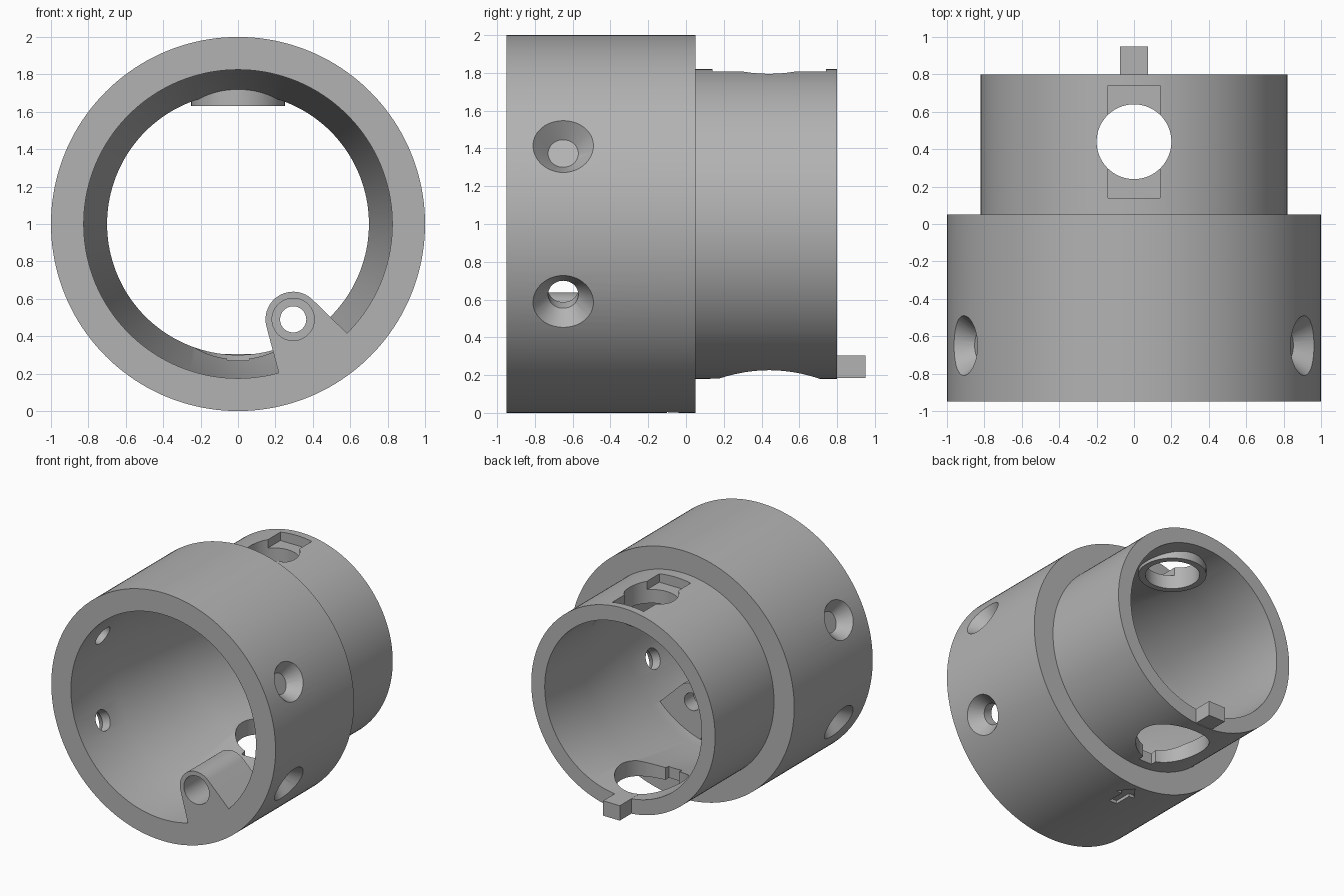
import bpy, bmesh, math
from mathutils import Matrix, Vector

if "Cube" in bpy.data.objects:
    bpy.data.objects.remove(bpy.data.objects["Cube"])

grey = bpy.data.materials.new("plain grey")
grey.use_nodes = True
grey.diffuse_color = (0.45, 0.45, 0.45, 1)
grey.node_tree.nodes["Principled BSDF"].inputs["Base Color"].default_value = (0.45, 0.45, 0.45, 1)

AXIS_Z = 1.0
PORT_Y = 0.44


def finish(name, bm):
    bmesh.ops.recalc_face_normals(bm, faces=bm.faces)
    mesh = bpy.data.meshes.new(name)
    bm.to_mesh(mesh)
    bm.free()
    mesh.materials.append(grey)
    obj = bpy.data.objects.new(name, mesh)
    bpy.context.collection.objects.link(obj)
    return obj


def lathe(name, profile, segments=160):
    """Spin a closed (radius, y) outline about the sleeve's axis."""
    bm = bmesh.new()
    rings = []
    for i in range(segments):
        a = math.tau * i / segments
        rings.append([bm.verts.new((r * math.cos(a), y, AXIS_Z + r * math.sin(a))) for r, y in profile])
    n = len(profile)
    for i in range(segments):
        p, q = rings[i], rings[(i + 1) % segments]
        for j in range(n):
            k = (j + 1) % n
            bm.faces.new((p[j], p[k], q[k], q[j]))
    return finish(name, bm)


def rod(name, start, end, r1, r2=None, segments=64):
    """Cylinder or cone between two points."""
    start, end = Vector(start), Vector(end)
    axis = end - start
    turn = axis.to_track_quat('Z', 'Y').to_matrix().to_4x4()
    bm = bmesh.new()
    bmesh.ops.create_cone(bm, cap_ends=True, segments=segments, radius1=r1,
                          radius2=r1 if r2 is None else r2, depth=axis.length,
                          matrix=Matrix.Translation((start + end) / 2) @ turn)
    return finish(name, bm)


def prism(name, outline, push):
    """Extrude a flat outline of 3D points along a vector."""
    bm = bmesh.new()
    face = bm.faces.new([bm.verts.new(p) for p in outline])
    moved = bmesh.ops.extrude_face_region(bm, geom=[face])["geom"]
    bmesh.ops.translate(bm, vec=push, verts=[v for v in moved if isinstance(v, bmesh.types.BMVert)])
    return finish(name, bm)


def box(name, x, y, z):
    outline = [(x[0], y[0], z[0]), (x[1], y[0], z[0]), (x[1], y[1], z[0]), (x[0], y[1], z[0])]
    return prism(name, outline, (0, 0, z[1] - z[0]))


def combine(body, other, operation):
    mod = body.modifiers.new(other.name, 'BOOLEAN')
    mod.operation, mod.solver, mod.object = operation, 'EXACT', other
    bpy.context.view_layer.objects.active = body
    bpy.ops.object.modifier_apply(modifier=mod.name)
    bpy.data.objects.remove(other)


# Stepped sleeve with a tapered bore
sleeve = lathe("stepped_sleeve", [
    (1.0, -0.95), (1.0, 0.05), (0.82, 0.05), (0.82, 0.8),
    (0.7, 0.8), (0.7, 0.3), (0.825, -0.4), (0.825, -0.95)])

# Screw lug inside the front rim
lug_x, lug_z, lug_r = 0.295, 0.49, 0.148
outline = []
for i in range(25):
    a = math.radians(45 + 149.5 * i / 24)
    outline.append((lug_x + lug_r * math.cos(a), -0.95, lug_z + lug_r * math.sin(a)))
outline += [(0.24, -0.95, 0.12), (0.65, -0.95, 0.35)]
combine(sleeve, prism("screw_lug", outline, (0, 0.45, 0)), 'UNION')

# Flat pad under the top port, and the rear key tab
combine(sleeve, rod("port_pad", (0, PORT_Y, 1.63), (0, PORT_Y, 1.72), 0.25), 'UNION')
combine(sleeve, box("key_tab", (-0.075, 0.075), (0.72, 0.95), (0.185, 0.305)), 'UNION')

# Lug bore and counterbore
combine(sleeve, rod("lug_bore", (lug_x, -1.1, lug_z), (lug_x, -0.3, lug_z), 0.07), 'DIFFERENCE')
combine(sleeve, rod("lug_counterbore", (lug_x, -1.1, lug_z), (lug_x, -0.62, lug_z), 0.113), 'DIFFERENCE')

# Top port with its rectangular seat
combine(sleeve, box("port_seat", (-0.14, 0.14), (0.14, 0.74), (1.74, 1.95)), 'DIFFERENCE')
combine(sleeve, rod("top_port", (0, PORT_Y, 1.4), (0, PORT_Y, 1.95), 0.2), 'DIFFERENCE')

# Bottom port with a small notch
combine(sleeve, rod("bottom_port", (0, PORT_Y, 0.05), (0, PORT_Y, 0.5), 0.27), 'DIFFERENCE')
combine(sleeve, box("port_notch", (-0.06, 0.06), (0.13, 0.3), (0.1, 0.45)), 'DIFFERENCE')

# Four countersunk radial screw holes
for side in (0, 180):
    for tilt in (-24.5, 24.5):
        a = math.radians(side + tilt)

        def at(r):
            return (r * math.cos(a), -0.65, AXIS_Z + r * math.sin(a))
        combine(sleeve, rod("screw_hole", at(0.74), at(1.1), 0.08), 'DIFFERENCE')
        combine(sleeve, rod("countersink", at(0.9), at(1.02), 0.08, 0.176), 'DIFFERENCE')

# Shallow arrow engraved underneath, pointing to the rear
half = [(0.035, -0.24), (0.035, -0.1), (0.085, -0.1), (0, 0.01)]
arrow = half + [(-x, y) for x, y in reversed(half[:-1])]
combine(sleeve, prism("arrow_mark", [(x, y, -0.05) for x, y in arrow], (0, 0, 0.075)), 'DIFFERENCE')

# Smooth curved walls, keep the edges sharp
bpy.ops.object.select_all(action='DESELECT')
sleeve.select_set(True)
bpy.context.view_layer.objects.active = sleeve
bpy.ops.object.shade_smooth_by_angle(angle=math.radians(25))
